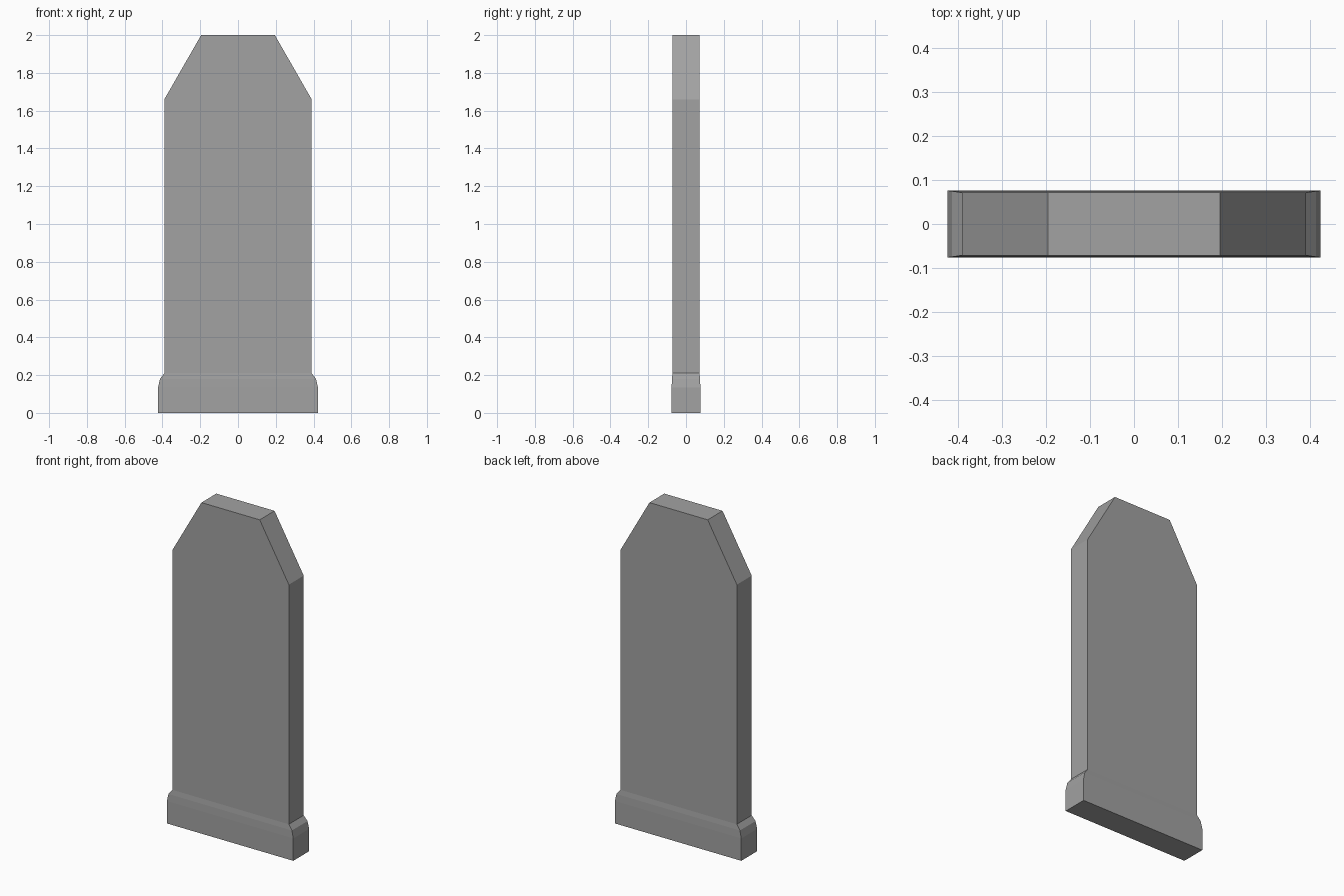
import bpy
import bmesh

cube = bpy.data.objects.get("Cube")
if cube:
    bpy.data.objects.remove(cube, do_unlink=True)

stone = bpy.data.materials.new("grey_stone")
stone.use_nodes = True
colour = (0.36, 0.36, 0.36, 1)
stone.diffuse_color = colour
stone.node_tree.nodes["Principled BSDF"].inputs["Base Color"].default_value = colour


def loft(name, rings):
    """Join rings of points with side faces and cap both ends."""
    bm = bmesh.new()
    loops = [[bm.verts.new(p) for p in ring] for ring in rings]
    count = len(loops[0])
    for low, high in zip(loops, loops[1:]):
        for i in range(count):
            j = (i + 1) % count
            bm.faces.new((low[i], low[j], high[j], high[i]))
    bm.faces.new(loops[0])
    bm.faces.new(loops[-1])
    bmesh.ops.recalc_face_normals(bm, faces=bm.faces)
    mesh = bpy.data.meshes.new(name)
    bm.to_mesh(mesh)
    bm.free()
    mesh.materials.append(stone)
    obj = bpy.data.objects.new(name, mesh)
    bpy.context.collection.objects.link(obj)
    return obj


# Upright slab with clipped top corners
half = [(0.39, 0.2), (0.39, 1.66), (0.195, 2.0)]
outline = half + [(-x, z) for x, z in reversed(half)]
loft("slab", [[(x, y, z) for x, z in outline] for y in (-0.071, 0.071)])

# Plinth with a rounded shoulder: half width, half depth, height
levels = [(0.423, 0.076, 0), (0.423, 0.076, 0.135),
          (0.413, 0.0745, 0.18), (0.39, 0.071, 0.21)]
corners = [(-1, -1), (1, -1), (1, 1), (-1, 1)]
loft("plinth", [[(sx * w, sy * d, z) for sx, sy in corners] for w, d, z in levels])
